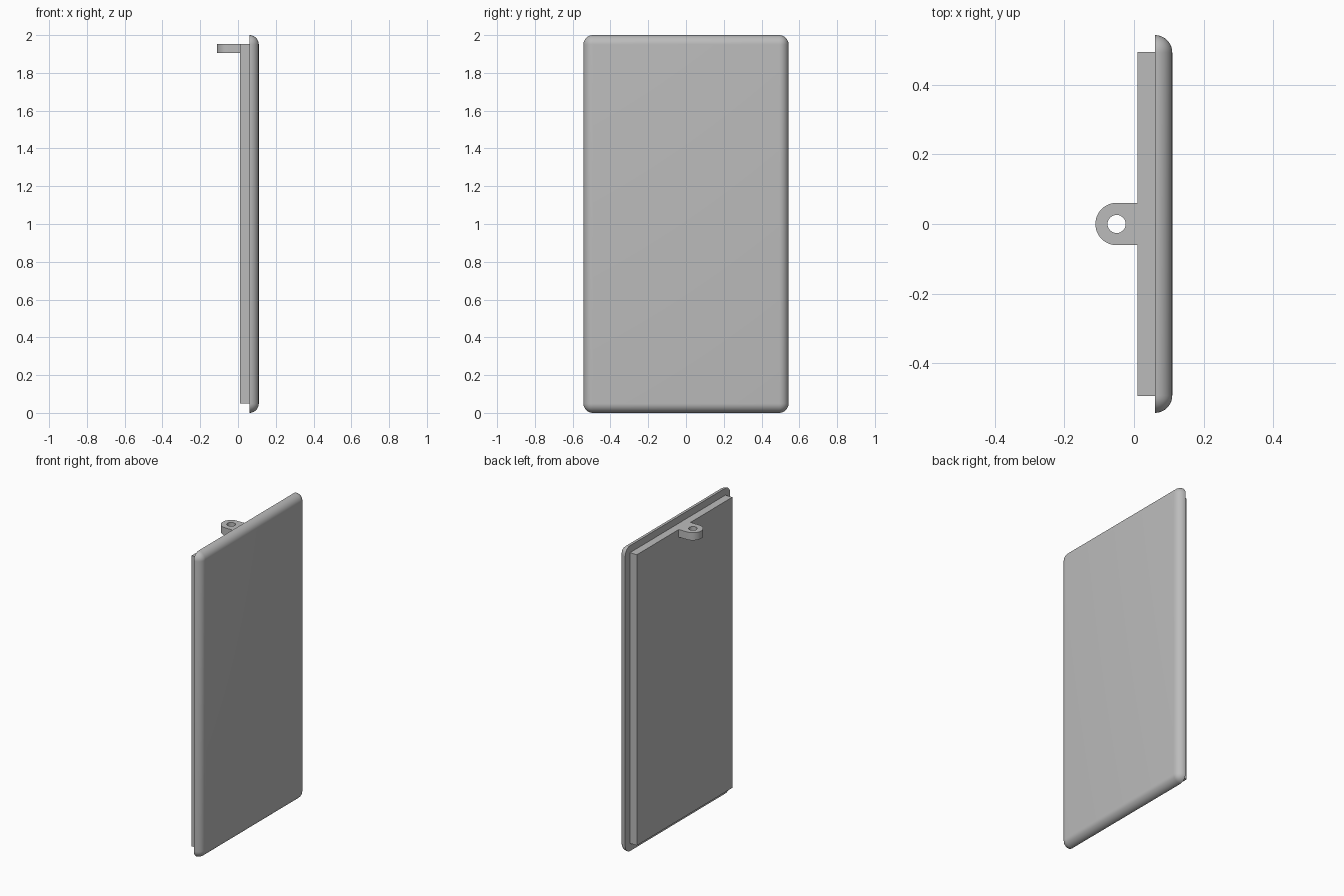
import bpy, bmesh, math
from mathutils import Vector

cube = bpy.data.objects.get("Cube")
if cube:
    bpy.data.objects.remove(cube, do_unlink=True)

grey = bpy.data.materials.new("plain_grey")
grey.use_nodes = True
grey.diffuse_color = (0.5, 0.5, 0.5, 1)
grey.node_tree.nodes["Principled BSDF"].inputs["Base Color"].default_value = (0.5, 0.5, 0.5, 1)


def box(low, high):
    bm = bmesh.new()
    bmesh.ops.create_cube(bm, size=1)
    low, high = Vector(low), Vector(high)
    for v in bm.verts:
        v.co = (low + high) / 2 + v.co * (high - low)
    return bm


def finish(bm, name):
    bmesh.ops.recalc_face_normals(bm, faces=bm.faces)
    mesh = bpy.data.meshes.new(name)
    bm.to_mesh(mesh)
    bm.free()
    mesh.materials.append(grey)
    obj = bpy.data.objects.new(name, mesh)
    bpy.context.collection.objects.link(obj)
    bpy.ops.object.select_all(action="DESELECT")
    obj.select_set(True)
    bpy.context.view_layer.objects.active = obj
    bpy.ops.object.shade_smooth_by_angle(angle=math.radians(30))
    return obj


def arc(cx, radius, start, end, steps):
    return [(cx + radius * math.cos(a), radius * math.sin(a))
            for a in (start + (end - start) * i / steps for i in range(steps + 1))]


# Front panel: rounded slab, cut flat where it meets the backing plate
bm = box((-0.1, -0.543, 0), (0.11, 0.543, 2))
bmesh.ops.bevel(bm, geom=bm.edges[:], offset=0.05, segments=10,
                profile=0.5, affect="EDGES")
cut = bmesh.ops.bisect_plane(bm, geom=bm.verts[:] + bm.edges[:] + bm.faces[:],
                             plane_co=(0.06, 0, 0), plane_no=(1, 0, 0), clear_inner=True)
rim = [e for e in cut["geom_cut"] if isinstance(e, bmesh.types.BMEdge)]
bmesh.ops.contextual_create(bm, geom=rim)
finish(bm, "front_panel")

# Backing plate: plain sharp-edged slab
finish(box((0.01, -0.494, 0.05), (0.06, 0.494, 1.954)), "backing_plate")

# Hanging tab: round-ended outline with a hole, extruded downwards
bm = bmesh.new()
outer = [(0.01, 0.061)] + arc(-0.05, 0.061, math.pi / 2, 1.5 * math.pi, 24) + [(0.01, -0.061)]
hole = arc(-0.05, 0.026, 0, 2 * math.pi, 32)[:-1]
edges = []
for loop in (outer, hole):
    verts = [bm.verts.new((x, y, 1.954)) for x, y in loop]
    edges += [bm.edges.new((verts[i - 1], verts[i])) for i in range(len(verts))]
bmesh.ops.triangle_fill(bm, edges=edges, use_beauty=True, normal=(0, 0, 1))
top = bm.faces[:]
lower = bmesh.ops.extrude_face_region(bm, geom=top, use_keep_orig=True)["geom"]
bmesh.ops.translate(bm, vec=(0, 0, -0.05),
                    verts=[v for v in lower if isinstance(v, bmesh.types.BMVert)])
finish(bm, "hanging_tab")
